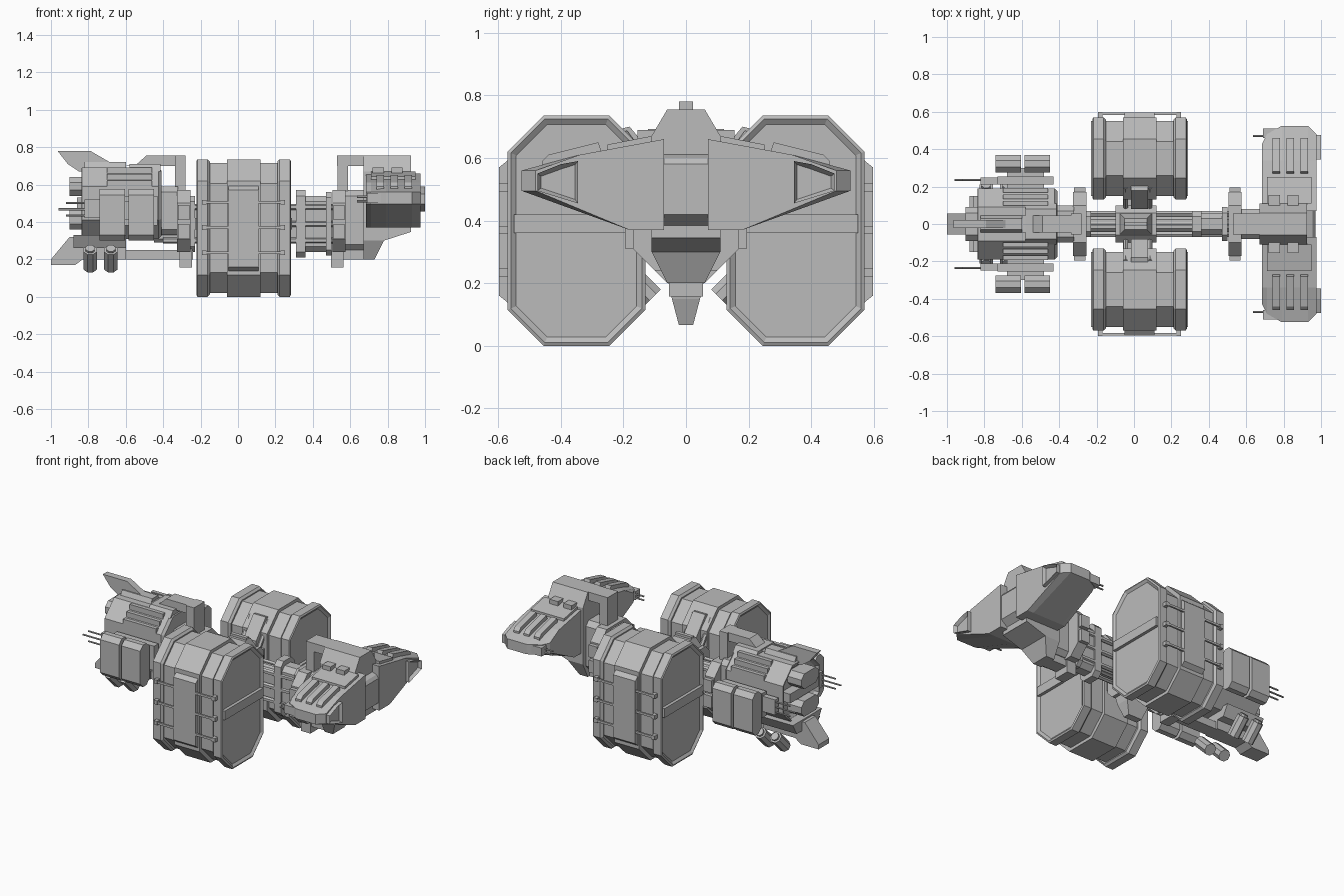
import bpy, bmesh, math
from mathutils import Vector

default_cube = bpy.data.objects.get("Cube")
if default_cube:
    bpy.data.objects.remove(default_cube)

grey = bpy.data.materials.new("hull_grey")
grey.use_nodes = True
grey.diffuse_color = (.5, .5, .5, 1)
shader = grey.node_tree.nodes["Principled BSDF"]
shader.inputs["Base Color"].default_value = grey.diffuse_color


def about(centre, half):
    return (centre - half, centre + half)


def span(value):
    """A single number means a width centred on the middle plane."""
    return value if isinstance(value, tuple) else about(0, value)


def loft(name, rings, pair=False):
    """Skin equal-length point rings, cap the ends, optionally mirror left to right."""
    bm = bmesh.new()
    rows = [[bm.verts.new(point) for point in ring] for ring in rings]
    for low, high in zip(rows, rows[1:]):
        for i in range(len(low)):
            bm.faces.new((low[i - 1], low[i], high[i], high[i - 1]))
    bm.faces.new(rows[0])
    bm.faces.new(rows[-1])
    bmesh.ops.recalc_face_normals(bm, faces=bm.faces)
    mesh = bpy.data.meshes.new(name)
    bm.to_mesh(mesh)
    bm.free()
    mesh.materials.append(grey)
    part = bpy.data.objects.new(name, mesh)
    bpy.context.collection.objects.link(part)
    if pair:
        mirror = part.modifiers.new("mirror", "MIRROR")
        mirror.use_axis = (False, True, False)
        mirror.use_clip = mirror.use_mirror_merge = False
    return part


def along_x(name, outline, x, pair=False):
    return loft(name, [[(end, y, z) for y, z in outline] for end in x], pair)


def along_y(name, outline, y, pair=False):
    return loft(name, [[(x, end, z) for x, z in outline] for end in span(y)], pair)


def rect(x, y, z):
    (left, right), (near, far) = x, span(y)
    return [(left, near, z), (right, near, z), (right, far, z), (left, far, z)]


def box(name, x, y, z, pair=False):
    return loft(name, [rect(x, y, height) for height in z], pair)


def octagon(y, z, cut):
    (near, far), (low, high) = span(y), z
    return [(near + cut, low), (far - cut, low), (far, low + cut), (far, high - cut),
            (far - cut, high), (near + cut, high), (near, high - cut), (near, low + cut)]


def rod(name, start, end, radius, sides=6, pair=False):
    start, end = Vector(start), Vector(end)
    turn = (end - start).to_track_quat("Z", "Y")
    angles = [math.tau * (i + .5) / sides for i in range(sides)]
    circle = [turn @ Vector((math.cos(a), math.sin(a), 0)) * radius for a in angles]
    return loft(name, [[place + c for c in circle] for place in (start, end)], pair)


def recess(part, direction, rim, depth):
    """Sink the end faces that look along x in the given direction."""
    bm = bmesh.new()
    bm.from_mesh(part.data)
    bm.normal_update()
    ends = [face for face in bm.faces if face.normal.x * direction > .9]
    bmesh.ops.inset_region(bm, faces=ends, thickness=rim)
    for vert in {vert for face in ends for vert in face.verts}:
        vert.co.x -= direction * depth
    bm.to_mesh(part.data)
    bm.free()


def chamfer(part, width):
    bevel = part.modifiers.new("chamfer", "BEVEL")
    bevel.width = width
    bevel.segments = 1
    bevel.limit_method = "ANGLE"
    bevel.angle_limit = math.radians(60)


# Cargo pods: octagonal drums with raised bands and recessed, divided ends
middle = .03
along_x("pod_cores", octagon(y=(.15, .55), z=(.02, .715), cut=.11), x=about(middle, .23), pair=True)
for step in (-1, 0, 1):
    centre = middle + step * .22
    band = along_x("pod_bands", octagon(y=(.13, .57), z=(0, .735), cut=.115),
                   x=about(centre, .09 - abs(step) * .05), pair=True)
    if step:
        recess(band, step, rim=.03, depth=.02)
        chamfer(band, width=.013)
        box("pod_end_dividers", x=about(centre + step * .02, .02), y=(.15, .55), z=about(.39, .03), pair=True)

# Pod side plates, rails and clamps
along_x("pod_side_plates", [(.56, .13), (.597, .16), (.597, .57), (.56, .6)], x=about(middle, .08), pair=True)
for level in (-1, 0, 1):
    height = .37 + level * .135
    box("pod_rails", x=about(middle, .22), y=about(.59, .006), z=about(height, .007), pair=True)
    for side in (-1, 1):
        box("rail_clamps", x=about(middle + side * .21, .012), y=about(.58, .018),
            z=about(height, .013), pair=True)

# Pylons joining hub and pods
box("pylons", x=about(.02, .08), y=(.07, .16), z=about(.4, .12), pair=True)
along_x("upper_brackets", [(.08, .5), (.14, .5), (.22, .69), (.18, .7), (.08, .58)],
        x=about(middle, .045), pair=True)
for side in (-1, 1):
    x = .02 + side * .065
    rod("pylon_struts", (x, .07, .5), (x, .2, .68), radius=.014, pair=True)

# Central hub with cap and belly fin
along_x("hub", octagon(y=.1, z=(.2, .56), cut=.04), x=about(.01, .11))
loft("hub_cap", [rect(x=about(.01, .09), y=.06, z=.55), rect(x=about(.01, .06), y=.03, z=.62)])
box("hub_cap_rail", x=about(.01, .06), y=.012, z=about(.62, .015))
loft("belly_fin", [rect(x=about(.01, .09), y=.06, z=.22), rect(x=about(.01, .08), y=.045, z=.15),
                   rect(x=about(.01, .05), y=.023, z=.067)])

# Spine, rods and flanges
along_x("spine", octagon(y=.045, z=about(.39, .1), cut=.02), x=(-.45, .6))
for row in (-1, 0, 1):
    for column in (-1, 0, 1):
        y, z = column * .055, .39 + row * .09
        rod("spine_rod", (-.4, y, z), (.58, y, z), radius=.016)


def flange(name, x, y, reach):
    along_x(name, octagon(y=y, z=about(.39, reach), cut=.03), x=x)


flange("spine_ring", x=(.31, .36), y=.07, reach=.18)
flange("spine_drum", x=(.36, .47), y=.06, reach=.15)
flange("spine_front_flange", x=(.47, .5), y=.09, reach=.17)
flange("spine_rear_flange", x=(-.26, -.23), y=.07, reach=.15)
along_x("engine_neck", octagon(y=.1, z=(.33, .59), cut=.03), x=(-.42, -.32))
box("rear_keel_beam", x=(-.65, -.24), y=.045, z=(.2, .25))
box("front_keel_beam", x=(.5, .7), y=.045, z=(.2, .25))

# Collars and upright frames at both ends of the spine
for end, centre, outward in (("rear", -.29, -1), ("front", .54, 1)):
    along_x(end + "_collar", octagon(y=.17, z=(.24, .57), cut=.07), x=about(centre, .035))
    box(end + "_frame_top", x=about(centre + outward * .02, .028), y=.055, z=(.5, .755))
    box(end + "_frame_foot", x=about(centre - outward * .01, .034), y=.055, z=(.157, .3))
    for z in (.35, .45):
        box(end + "_collar_pads", x=about(centre, .03), y=(.15, .195), z=about(z, .04), pair=True)
box("front_frame_arm", x=(.53, .72), y=.055, z=(.7, .755))
along_y("rear_frame_arm", [(-.6, .7), (-.54, .71), (-.49, .755), (-.28, .755), (-.28, .7)], y=.045)

# Command module: hull, nose, chin and neck
roof, waist, base = (.06, .755), (.11, .67), (.11, .345)
half = [roof, waist, base]
along_x("bridge_hull", half + [(-y, z) for y, z in reversed(half)], x=(.67, .925))
along_y("bridge_nose", [(.9, .62), (.955, .6), (.97, .58), (.97, .42), (.92, .38), (.9, .38)], y=.075)
loft("bridge_chin", [rect(x=(.67, front), y=width, z=z) for front, width, z in
                     ((.73, .06, .2), (.78, .11, .3), (.92, .11, .345), (.92, .11, .38))])
along_x("bridge_neck", octagon(y=.08, z=(.25, .57), cut=.03), x=(.56, .7))


# Swept wings of the command module
def wing_section(x, tip):
    root, shoulder = .07, .34
    return [(x, root, .66), (x, shoulder, .61), (x, tip, .56), (x, tip, .495), (x, .18, .37), (x, root, .37)]


loft("bridge_wings", [wing_section(.685, tip=.43), wing_section(.71, tip=.48), wing_section(.79, tip=.525),
                      wing_section(.93, tip=.525), wing_section(.975, tip=.48)], pair=True)
window = along_x("wing_windows", [(.345, .59), (.4, .58), (.475, .55), (.475, .495), (.345, .455)],
                 x=(.96, 1), pair=True)
recess(window, 1, rim=.015, depth=.02)
for step in (-1, 0, 1):
    along_x("wing_ribs", [(.27, .62), (.28, .65), (.44, .61), (.46, .59), (.46, .565)],
            x=about(.835 + step * .075, .02), pair=True)
along_x("wing_root_panels", [(.11, .64), (.11, .67), (.25, .643), (.25, .62)], x=(.71, .95), pair=True)
for x in (.75, .85):
    box("wing_root_blocks", x=about(x, .03), y=(.1, .155), z=(.64, .69), pair=True)
box("wing_gun_bases", x=(.69, .8), y=(.46, .51), z=(.5, .555), pair=True)
for z in (.51, .535):
    rod("wing_guns", (.635, .47, z), (.75, .47, z), radius=.006, pair=True)

# Engine module with recessed exhaust
engine = along_x("engine_hull", octagon(y=.19, z=(.31, .69), cut=.1), x=(-.85, -.41))
recess(engine, -1, rim=.03, depth=.05)
chamfer(engine, width=.015)
along_x("engine_crest", [(-.11, .67), (-.08, .71), (.08, .71), (.11, .67)], x=(-.58, -.415))
box("exhaust_divider", x=(-.86, -.79), y=.15, z=about(.5, .03))
for z in (.41, .59):
    along_x("exhaust_block", octagon(y=.09, z=about(z, .05), cut=.03), x=(-.9, -.78))

# Tail fin and keel
along_y("tail_fin", [(-.965, .78), (-.79, .78), (-.6, .67), (-.85, .67), (-.91, .71)], y=.022)
along_x("tail_fin_base", [(-.06, .66), (-.03, .72), (.03, .72), (.06, .66)], x=(-.82, -.6))
along_y("tail_keel", [(-1, .17), (-1, .2), (-.9, .32), (-.6, .32), (-.6, .2), (-.83, .2), (-.87, .17)], y=.055)
loft("keel_shoulders", [rect(x=(-.88, -.6), y=.15, z=.33), rect(x=(-.88, -.6), y=.11, z=.26)])

# Roof rails on the sloping engine shoulders
for step in range(3):
    drop = step * .035
    box("roof_rails", x=about(-.58, .12), y=about(.11 + drop, .012), z=about(.67 - drop, .022), pair=True)

# Outriggers with twin side tanks and guns
box("outrigger_beams", x=about(-.58, .15), y=(.21, .255), z=about(.46, .08), pair=True)
box("outrigger_mounts", x=about(-.58, .1), y=(.17, .3), z=about(.46, .05), pair=True)
for side in (-1, 1):
    along_x("side_tanks", octagon(y=(.275, .37), z=(.3, .575), cut=.03),
            x=about(-.595 + side * .077, .068), pair=True)
box("rear_gun_bases", x=about(-.77, .05), y=about(.23, .018), z=about(.47, .05), pair=True)
for step in (-1, 0, 1):
    z = .468 + step * .033
    rod("rear_guns", (-.96 + abs(step) * .04, .235, z), (-.7, .235, z), radius=.006, pair=True)

# Slanted canisters below the engine
for x in (-.79, -.68):
    rod("canisters", (x, .2, .25), (x, .105, .155), radius=.038, sides=8, pair=True)
    rod("canister_caps", (x, .21, .26), (x, .19, .24), radius=.026, sides=8, pair=True)
